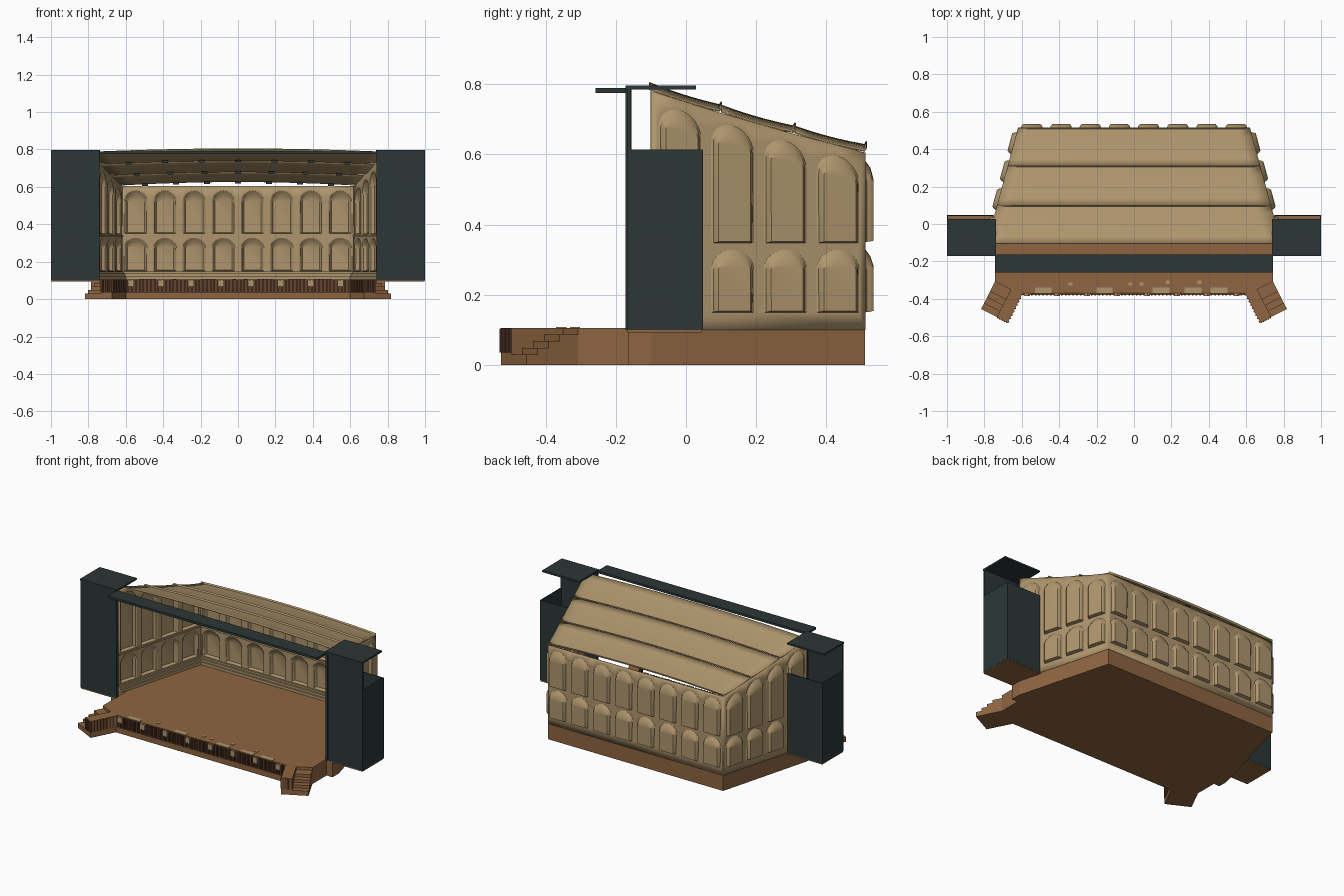
import bpy, bmesh, math
from mathutils import Vector

if "Cube" in bpy.data.objects:
    bpy.data.objects.remove(bpy.data.objects["Cube"])


def material(name, col):
    m = bpy.data.materials.new(name)
    m.diffuse_color = (*col, 1)
    m.use_nodes = True
    m.node_tree.nodes["Principled BSDF"].inputs["Base Color"].default_value = m.diffuse_color
    return m


TAN = material("tan_plaster", (0.43, 0.305, 0.155))
BROWN = material("brown_wood", (0.27, 0.13, 0.052))
BRICK = material("dark_red_brown", (0.13, 0.055, 0.03))
DARK = material("dark_slate", (0.025, 0.037, 0.037))


def finish(name, bm, mat, smooth=False):
    bmesh.ops.recalc_face_normals(bm, faces=bm.faces[:])
    me = bpy.data.meshes.new(name)
    bm.to_mesh(me)
    bm.free()
    me.materials.append(mat)
    ob = bpy.data.objects.new(name, me)
    bpy.context.collection.objects.link(ob)
    if smooth:
        bpy.context.view_layer.objects.active = ob
        ob.select_set(True)
        bpy.ops.object.shade_smooth_by_angle(angle=math.radians(30))
        ob.select_set(False)
    return ob


def prisms(name, parts, mat):
    """parts: list of (outline, z0, z1)"""
    bm = bmesh.new()
    for pts, z0, z1 in parts:
        f = bm.faces.new([bm.verts.new((x, y, z0)) for x, y in pts])
        r = bmesh.ops.extrude_face_region(bm, geom=[f], use_keep_orig=True)
        for v in r["geom"]:
            if isinstance(v, bmesh.types.BMVert):
                v.co.z = z1
    return finish(name, bm, mat)


def rect(x0, x1, y0, y1):
    return [(x0, y0), (x1, y0), (x1, y1), (x0, y1)]


def both(pts):
    return pts + [(-x, y) for x, y in reversed(pts)]


def half(y):            # half width of the shell at depth y
    return 0.62 + (0.51 - y) * 0.2705


def ztop(y):            # height of the side wall top
    t = (y + 0.1) / 0.61
    return 0.78 - 0.175 * t - 0.024 * t * (1 - t)


# stage platform: low plinth and upper block with recessed front
def outline(front):
    return both([(0.6, front), (0.6, -0.38), (0.743, -0.307), (0.743, -0.165),
                 (0.785, -0.165), (0.785, -0.1), (0.62, 0.51)][1 if front < -0.379 else 0:])


prisms("stage_plinth", [(outline(-0.38), 0, 0.035)], BROWN)
prisms("stage_floor", [(outline(-0.367), 0.035, 0.105)], BROWN)
prisms("front_recess", [(rect(-0.598, 0.598, -0.371, -0.366), 0.035, 0.104)], BRICK)
prisms("front_battens", [(rect(-0.59 + i * 0.02, -0.582 + i * 0.02, -0.381, -0.368), 0.035, 0.104)
                         for i in range(60)], BRICK)
prisms("front_vents", [(rect(-0.585 + i * 0.16, -0.555 + i * 0.16, -0.384, -0.37), 0.068, 0.103)
                       for i in range(8)], TAN)
prisms("floor_patches", [(rect(x, x + w, y, y + 0.03 * (1 if w > 0.05 else 0.6)), 0.104, 0.108)
                         for x, w, y in [(-0.53, .09, -.37), (-0.2, .085, -.37), (0.1, .09, -.37),
                                         (0.27, .09, -.37), (0.41, .09, -.37), (-0.35, .02, -.33),
                                         (-0.03, .02, -.33), (0.03, .02, -.33), (0.17, .02, -.32),
                                         (0.34, .02, -.32)]], TAN)

# corner stairs, each with a tall cheek block on the inner side
for sx, side in ((-1, "left"), (1, "right")):
    def sp(u, d, sx=sx):
        return (sx * (0.6 + 0.891 * u + 0.454 * d), -0.38 + 0.454 * u - 0.891 * d)

    def quad(u0, u1, d0, d1):
        return [sp(u0, d0), sp(u1, d0), sp(u1, d1), sp(u0, d1)]

    steps = [(quad(0.065, 0.16, -0.005, 0.165 - i * 0.035), 0 if i == 0 else 0.01 + i * 0.019,
              0.03 + i * 0.019) for i in range(4)]
    prisms(side + "_stairs", steps, BROWN)
    prisms(side + "_stair_cheek", [(quad(0, 0.066, -0.01, 0.165), 0, 0.105)], BROWN)
    prisms(side + "_cheek_battens",
           [(quad(0.002 + i * 0.011, 0.009 + i * 0.011, 0.16, 0.17), 0.035, 0.104) for i in range(6)] +
           [(quad(-0.005, 0.002, 0.015 + i * 0.02, 0.023 + i * 0.02), 0.035, 0.104) for i in range(8)],
           BRICK)


# arcaded walls: sheet with niches pushed outward
def niche_wall(name, p0, p1, normal, top, niches):
    p0, p1, n = Vector((*p0, 0)), Vector((*p1, 0)), Vector((*normal, 0)).normalized()
    a = (p1 - p0).normalized()
    length = (p1 - p0).length
    bm = bmesh.new()

    def vert(s, z, d=0):
        return bm.verts.new(p0 + a * s + n * d + Vector((0, 0, z)))

    def loop(vs):
        return [bm.edges.new((vs[i], vs[(i + 1) % len(vs)])) for i in range(len(vs))]

    N = 12
    border = [vert(0, 0.1), vert(length, 0.1)]
    border += [vert(length * (1 - i / 8), top(1 - i / 8)) for i in range(9)]
    edges = loop(border)
    rings = []
    for s, z0, z1, rise, shear in niches:
        stack = []
        for depth, inset, drop in ((0, 0, 0), (0.004, 0.006, 0.006), (0.014, 0.009, 0.02),
                                   (0.022, 0.016, 0.05)):
            w = 0.0625 - inset
            pts = [(-w, z0 + inset * 0.3), (w, z0 + inset * 0.3)]
            for i in range(N + 1):
                t = math.pi * i / N
                x = w * math.cos(t)
                pts.append((x, z1 - rise + (rise - min(drop, rise * 0.8)) * math.sin(t) + shear * x))
            stack.append([vert(s + x, z, depth) for x, z in pts])
        edges += loop(stack[0])
        rings.append(stack)
    bmesh.ops.triangle_fill(bm, edges=edges, use_beauty=True, normal=n)
    for stack in rings:
        for r0, r1 in zip(stack, stack[1:]):
            for i in range(len(r0)):
                j = (i + 1) % len(r0)
                bm.faces.new((r0[i], r0[j], r1[j], r1[i]))
        bm.faces.new(stack[-1])
    ob = finish(name, bm, TAN, True)
    m = ob.modifiers.new("thickness", "SOLIDIFY")
    m.thickness, m.offset = 0.003, 0


back = []
for i in range(8):
    s = 0.62 + (i - 3.5) * 0.156
    back += [(s, 0.35, 0.58, 0.0625, 0), (s, 0.15, 0.328, 0.055, 0)]
niche_wall("back_wall", (-0.62, 0.51), (0.62, 0.51), (0, 1), lambda t: 0.605, back)
sides = []
for i in range(4):
    y = -0.018 + i * 0.15
    s = (y + 0.1) / 0.61 * 0.632
    sides += [(s, 0.347, 0.725 - i * 0.0435, 0.065, -0.27), (s, 0.15, 0.328, 0.055, 0)]
for sx, side in ((-1, "left"), (1, "right")):
    niche_wall(side + "_wall", (sx * 0.785, -0.1), (sx * 0.62, 0.51), (sx * 0.61, 0.165),
               lambda t: ztop(-0.1 + 0.61 * t), sides)

# ledges running around the inside of the walls
trim = []
for z0, z1, d in ((0.105, 0.122, 0.03), (0.122, 0.136, 0.02), (0.136, 0.147, 0.01), (0.333, 0.343, 0.008)):
    trim.append((rect(-0.62, 0.62, 0.51 - d, 0.51), z0, z1))
    for sx in (-1, 1):
        trim.append(([(sx * 0.785, -0.1), (sx * 0.62, 0.51), (sx * (0.62 - d), 0.51),
                      (sx * (0.785 - d), -0.1)], z0, z1))
prisms("wall_ledges", trim, TAN)

# three arched roof panels with an upturned rear lip, and lamps below
NX = 20
lamps = []
for k, (y0, y1) in enumerate(((-0.105, 0.095), (0.1, 0.305), (0.31, 0.508))):
    bm = bmesh.new()
    rows = []
    for j in range(7):
        t = min(j, 5) / 5
        y = y0 + (y1 - y0) * t + (0.006 if j == 6 else 0)
        z = ztop(y) + 0.004 - 0.016 * t * (1 - t) + (0.011 if j == 6 else 0)
        rows.append([bm.verts.new((half(y) * u, y, z + 0.018 * (1 - u * u)))
                     for u in [-1 + 2 * i / NX for i in range(NX + 1)]])
    for r0, r1 in zip(rows, rows[1:]):
        for i in range(NX):
            bm.faces.new((r0[i], r0[i + 1], r1[i + 1], r1[i]))
    ob = finish(f"roof_panel_{k + 1}", bm, TAN, True)
    m = ob.modifiers.new("thickness", "SOLIDIFY")
    m.thickness, m.offset = 0.004, 0
    for i in range(7):
        u = (i - 3) / 3.8
        y = y1 - 0.03
        z = ztop(y) + 0.018 * (1 - u * u)
        x = u * half(y)
        lamps.append((rect(x - 0.016, x + 0.016, y - 0.012, y + 0.012), z - 0.014, z - 0.001))
prisms("ceiling_lamps", lamps, DARK)

# front canopy beam
prisms("front_canopy", [(rect(-0.742, 0.742, -0.258, -0.163), 0.775, 0.789)], DARK)

# side towers: tall front screen, open-topped lower box, top plate
for sx, side in ((-1, "left"), (1, "right")):
    def bx(x0, x1, y0, y1, sx=sx):
        return rect(sx * x0, sx * x1, y0, y1)

    prisms(side + "_tower_floor", [(bx(0.742, 0.998, -0.166, 0.046), 0.093, 0.106)], BROWN)
    prisms(side + "_tower_screen", [(bx(0.755, 1.0, -0.168, -0.158), 0.1, 0.787),
                                    (bx(0.74, 0.754, -0.172, -0.155), 0.1, 0.787)], DARK)
    prisms(side + "_tower_box", [(bx(0.994, 1.0, -0.158, 0.048), 0.1, 0.614),
                                 (bx(0.752, 0.994, 0.042, 0.048), 0.1, 0.614)], DARK)
    prisms(side + "_tower_top", [(bx(0.737, 1.0, -0.172, 0.028), 0.785, 0.796)], DARK)
